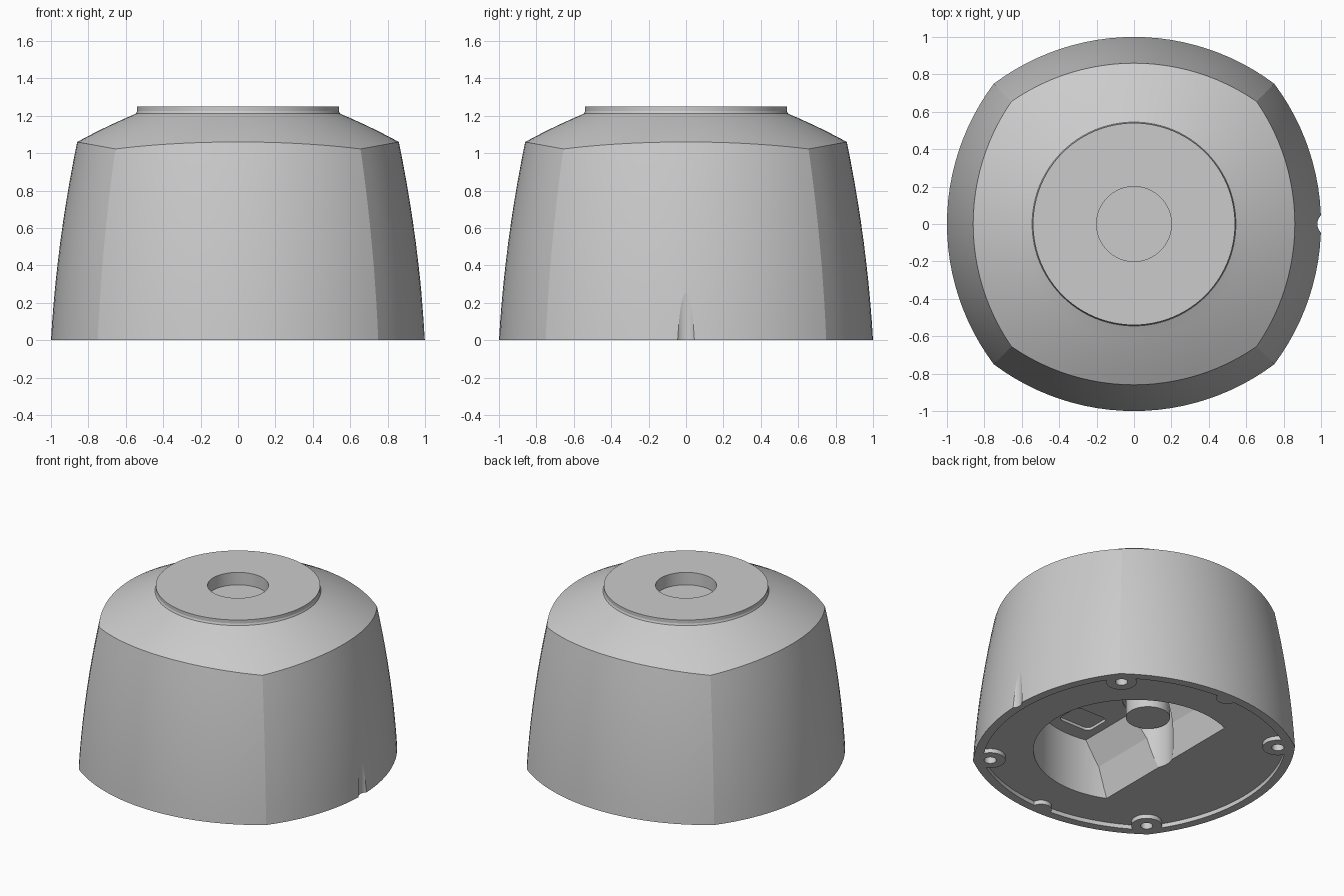
import bpy, bmesh
from math import sin, cos, pi, sqrt, radians

if "Cube" in bpy.data.objects:
    bpy.data.objects.remove(bpy.data.objects["Cube"])

SEG = 96


def make_object(name, bm):
    bmesh.ops.recalc_face_normals(bm, faces=bm.faces)
    me = bpy.data.meshes.new(name)
    bm.to_mesh(me)
    bm.free()
    ob = bpy.data.objects.new(name, me)
    bpy.context.collection.objects.link(ob)
    return ob


def prism(name, pts, offset):
    """Closed polygon swept along an offset vector."""
    bm = bmesh.new()
    f = bm.faces.new([bm.verts.new(p) for p in pts])
    ext = bmesh.ops.extrude_face_region(bm, geom=[f])
    vs = [g for g in ext["geom"] if isinstance(g, bmesh.types.BMVert)]
    bmesh.ops.translate(bm, verts=vs, vec=offset)
    return make_object(name, bm)


def cylinder(name, x, y, r, z0, z1, seg=64):
    pts = [(x + r * cos(2 * pi * i / seg), y + r * sin(2 * pi * i / seg), z0) for i in range(seg)]
    return prism(name, pts, (0, 0, z1 - z0))


def combine(ob, tool, op="DIFFERENCE"):
    """Apply a boolean and discard the helper."""
    tool.hide_render = True
    m = ob.modifiers.new("bool", "BOOLEAN")
    m.operation, m.object, m.solver = op, tool, "EXACT"
    bpy.ops.object.select_all(action="DESELECT")
    bpy.context.view_layer.objects.active = ob
    ob.select_set(True)
    bpy.ops.object.modifier_apply(modifier=m.name)
    bpy.data.objects.remove(tool)


def outline(a, R):
    """Polar radius of the four-arc outline (arc centres 0.25 past the axis)."""
    t = (a + pi / 4) % (pi / 2) - pi / 4
    return -0.25 * cos(t) + sqrt(R * R - (0.25 * sin(t)) ** 2)


def side_R(z):
    return 1.25 - 0.058 * z - 0.07 * z * z


def dome_z(r):
    return 1.205 - 0.42 * (r - 0.56) - 0.21 * (r - 0.56) ** 2


# Body: bowed four-sided wall, domed shoulder, round neck and top socket
angles = [2 * pi * i / SEG for i in range(SEG)]
edges = []
for a in angles:
    lo, hi = 0.9, 1.2
    for _ in range(40):
        z = (lo + hi) / 2
        if dome_z(outline(a, side_R(z))) > z:
            lo = z
        else:
            hi = z
    edges.append(z)

rings = []
for k in range(11):
    rings.append([(outline(a, side_R(e * k / 10)), e * k / 10) for a, e in zip(angles, edges)])
for k in range(1, 7):
    row = []
    for a, e in zip(angles, edges):
        r0 = outline(a, side_R(e))
        r = r0 + (0.56 - r0) * k / 6
        row.append((r, dome_z(r)))
    rings.append(row)
for r, z in [(0.545, 1.212), (0.54, 1.225), (0.54, 1.25), (0.2, 1.25), (0.2, 1.16)]:
    rings.append([(r, z)] * SEG)

bm = bmesh.new()
grid = [[bm.verts.new((r * cos(a), r * sin(a), z)) for a, (r, z) in zip(angles, row)] for row in rings]
for low, up in zip(grid, grid[1:]):
    for i in range(SEG):
        j = (i + 1) % SEG
        bm.faces.new((low[i], low[j], up[j], up[i]))
bm.faces.new(grid[0])
bm.faces.new(grid[-1])
body = make_object("housing", bm)

# Shallow underside recess, leaving screw bosses and two side tabs
recess = prism("recess_cutter",
               [(outline(a, 1.19) * cos(a), outline(a, 1.19) * sin(a), -0.1) for a in angles],
               (0, 0, 0.13))
corners = [(sx * 0.67, sy * 0.67) for sx in (-1, 1) for sy in (-1, 1)]
for x, y in corners:
    combine(recess, cylinder("boss_keep", x, y, 0.1, -0.2, 0.2))
for s in (-1, 1):
    combine(recess, cylinder("tab_keep", 0, s * 0.95, 0.07, -0.2, 0.2))
combine(body, recess)

# Main cavity: round pocket cut off by a sloping wall
cavity = cylinder("cavity_cutter", 0, 0, 0.66, -0.1, 0.44, SEG)
wedge = prism("cavity_limit",
              [(-0.27, -1, -0.2), (-0.27, -1, 0.03), (-0.22, -1, 0.26), (-0.13, -1, 0.44),
               (-0.13, -1, 0.6), (1, -1, 0.6), (1, -1, -0.2)], (0, 2, 0))
combine(cavity, wedge, "INTERSECT")
combine(body, cavity)

# Groove around the hanging post, and the post itself
combine(body, cylinder("groove_cutter", -0.12, 0, 0.165, -0.1, 0.45))
combine(body, cylinder("post", -0.12, 0, 0.145, 0.32, 0.55), "UNION")

# Rounded rectangular pocket in the cavity ceiling
pad = []
for cx, cy, q in [(1, 1, 0), (-1, 1, 1), (-1, -1, 2), (1, -1, 3)]:
    for k in range(9):
        t = (q + k / 8) * pi / 2
        pad.append((0.06 + cx * 0.09 + 0.04 * cos(t), -0.45 + cy * 0.06 + 0.04 * sin(t), 0.4))
combine(body, prism("pad_cutter", pad, (0, 0, 0.06)))

# Screw holes and the small cable notch on the right side
for x, y in corners:
    combine(body, cylinder("screw_cutter", x, y, 0.04, -0.1, 0.3))
combine(body, cylinder("notch_cutter", 1.043, 0, 0.063, -0.1, 0.25))

bpy.ops.object.select_all(action="DESELECT")
body.select_set(True)
bpy.context.view_layer.objects.active = body
bpy.ops.object.shade_smooth_by_angle(angle=radians(11))
